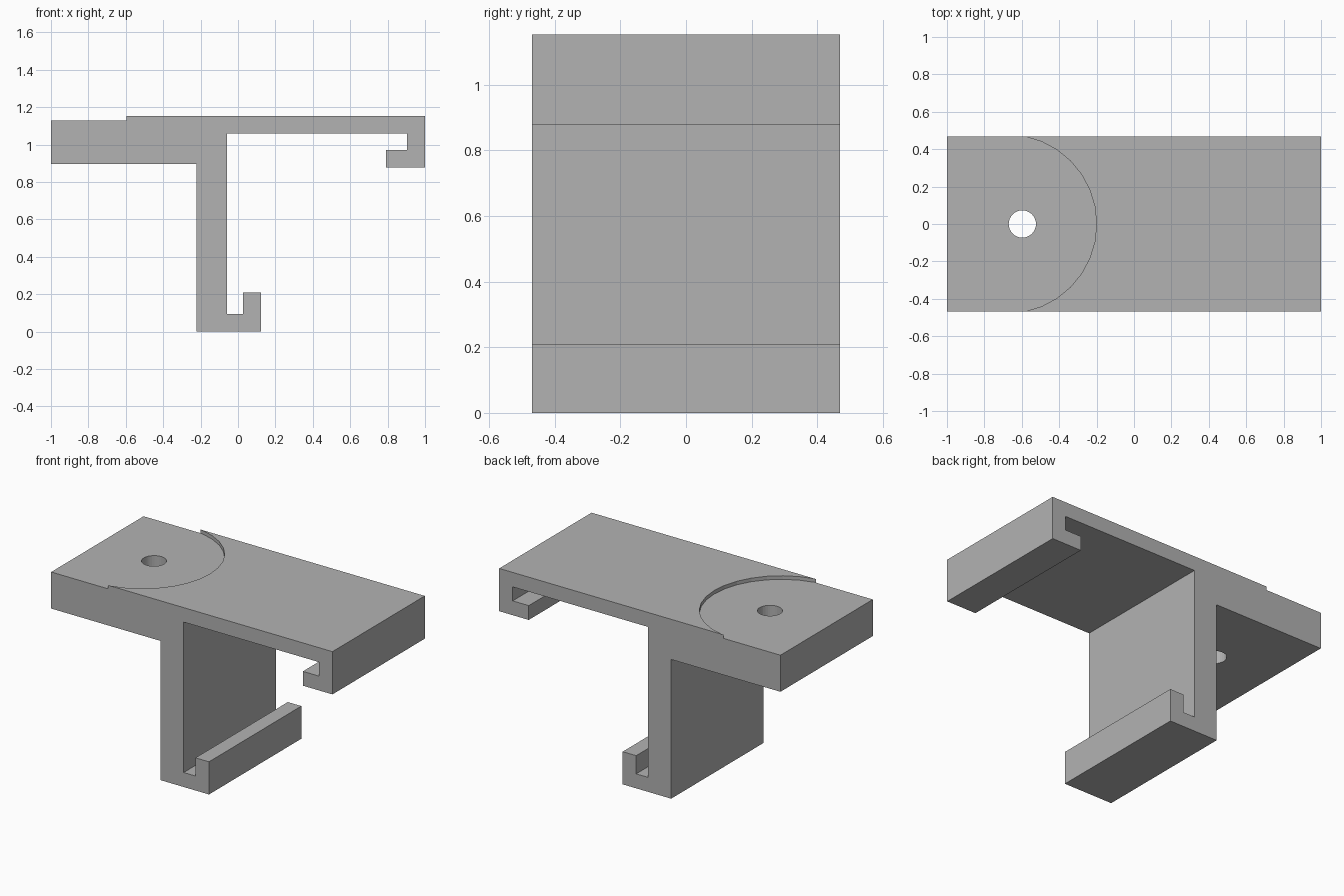
import bpy, bmesh, math
from mathutils import Vector

cube = bpy.data.objects.get("Cube")
if cube:
    bpy.data.objects.remove(cube, do_unlink=True)

HALF = 0.469        # half depth of the bracket
TOP = 1.153         # top surface
RECESS = 1.13       # floor of the seat
HOLE_X, HOLE_R = -0.597, 0.073
ARC_X, ARC_R = -0.677, 0.477

grey = bpy.data.materials.new("plain grey")
grey.use_nodes = True
colour = (0.448, 0.448, 0.448, 1)
grey.diffuse_color = colour
grey.node_tree.nodes["Principled BSDF"].inputs["Base Color"].default_value = colour


def prism(name, points, offset):
    """Extrude a closed outline of 3D points along an offset."""
    bm = bmesh.new()
    face = bm.faces.new([bm.verts.new(p) for p in points])
    ext = bmesh.ops.extrude_face_region(bm, geom=[face])
    moved = [v for v in ext["geom"] if isinstance(v, bmesh.types.BMVert)]
    bmesh.ops.translate(bm, verts=moved, vec=Vector(offset))
    bmesh.ops.recalc_face_normals(bm, faces=bm.faces)
    mesh = bpy.data.meshes.new(name)
    bm.to_mesh(mesh)
    bm.free()
    mesh.materials.append(grey)
    obj = bpy.data.objects.new(name, mesh)
    bpy.context.collection.objects.link(obj)
    return obj


def arc(x, r, z, start, end, steps):
    angles = [math.radians(start + (end - start) * i / steps) for i in range(steps + 1)]
    return [(x + r * math.cos(a), r * math.sin(a), z) for a in angles]


def cut(target, cutter):
    cutter.hide_render = True
    mod = target.modifiers.new("cut", 'BOOLEAN')
    mod.operation = 'DIFFERENCE'
    mod.solver = 'EXACT'
    mod.object = cutter
    bpy.context.view_layer.objects.active = target
    bpy.ops.object.modifier_apply(modifier=mod.name)
    bpy.data.objects.remove(cutter, do_unlink=True)


# Bracket: top plate, leg and the two hooked lips as one side profile
profile = [
    (-1, TOP), (-1, 0.895), (-0.223, 0.895),                   # thick end
    (-0.223, 0), (0.122, 0), (0.122, 0.21), (0.026, 0.21),     # leg and lower hook
    (0.026, 0.093), (-0.058, 0.093),
    (-0.058, 1.06), (0.904, 1.06), (0.904, 0.97),              # underside and end hook
    (0.79, 0.97), (0.79, 0.878), (1, 0.878), (1, TOP),
]
bracket = prism("bracket", [(x, -HALF, z) for x, z in profile], (0, 2 * HALF, 0))

# Shallow round-ended seat
seat = arc(ARC_X, ARC_R, RECESS, -90, 90, 16)
seat += [(-1.2, ARC_R, RECESS), (-1.2, -ARC_R, RECESS)]
cut(bracket, prism("seat_cutter", seat, (0, 0, 0.2)))

# Through hole
hole = arc(HOLE_X, HOLE_R, 0.7, 0, 360, 32)[:-1]
cut(bracket, prism("hole_cutter", hole, (0, 0, 0.8)))
